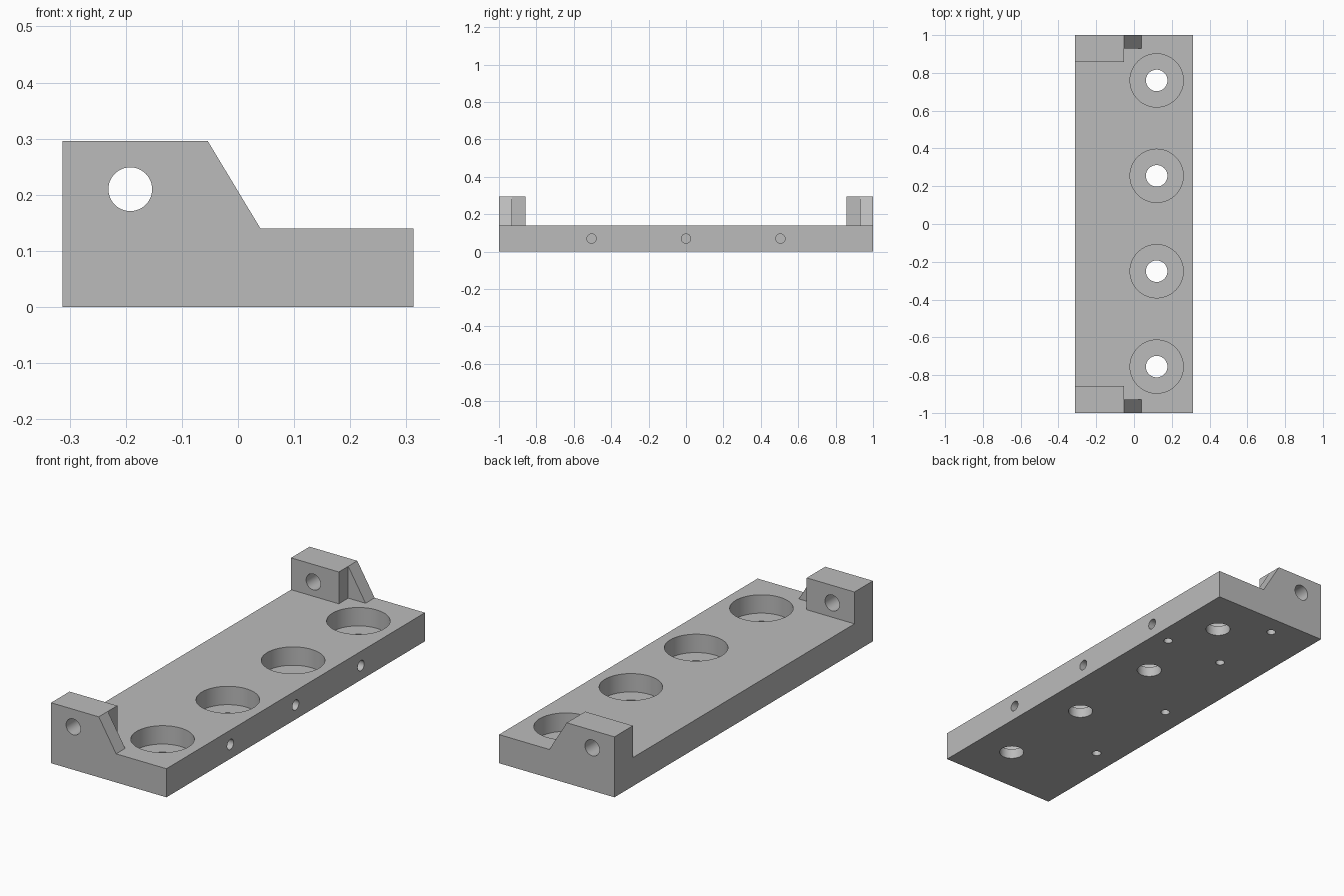
import bpy, bmesh, math
from mathutils import Matrix, Vector

old = bpy.data.objects.get("Cube")
if old:
    bpy.data.objects.remove(old)

LENGTH, HALF_W, DECK, TOP = 2.0, 0.3125, 0.14, 0.296

grey = bpy.data.materials.new("machined_grey")
grey.use_nodes = True
colour = (0.5, 0.5, 0.5, 1)
grey.diffuse_color = colour
grey.node_tree.nodes["Principled BSDF"].inputs["Base Color"].default_value = colour


def make_object(name, bm):
    bmesh.ops.recalc_face_normals(bm, faces=bm.faces)
    mesh = bpy.data.meshes.new(name)
    bm.to_mesh(mesh)
    bm.free()
    mesh.materials.append(grey)
    obj = bpy.data.objects.new(name, mesh)
    bpy.context.collection.objects.link(obj)
    return obj


def extrude_profile(name, points, y0, y1):
    """Extrude an x-z outline along y."""
    bm = bmesh.new()
    face = bm.faces.new([bm.verts.new((x, y0, z)) for x, z in points])
    out = bmesh.ops.extrude_face_region(bm, geom=[face])
    moved = [v for v in out["geom"] if isinstance(v, bmesh.types.BMVert)]
    bmesh.ops.translate(bm, verts=moved, vec=(0, y1 - y0, 0))
    return make_object(name, bm)


def modify(obj, other, operation):
    mod = obj.modifiers.new(other.name, 'BOOLEAN')
    mod.operation, mod.solver, mod.object = operation, 'EXACT', other
    bpy.context.view_layer.objects.active = obj
    bpy.ops.object.modifier_apply(modifier=mod.name)
    bpy.data.objects.remove(other)


def drill(obj, start, end, radius, sides=48):
    """Cut a round hole between two points."""
    a, b = Vector(start), Vector(end)
    rot = (b - a).to_track_quat('Z', 'Y').to_matrix().to_4x4()
    bm = bmesh.new()
    bmesh.ops.create_cone(bm, cap_ends=True, segments=sides, radius1=radius,
                          radius2=radius, depth=(b - a).length,
                          matrix=Matrix.Translation((a + b) / 2) @ rot)
    cutter = make_object("hole_cutter", bm)
    cutter.hide_render = True
    modify(obj, cutter, 'DIFFERENCE')


# Base plate
end = LENGTH / 2
plate = extrude_profile("mounting_plate", [(-HALF_W, 0), (HALF_W, 0),
                        (HALF_W, DECK), (-HALF_W, DECK)], -end, end)

# End lugs: thick block with a thinner sloped gusset on the outside
block_x, toe_x = -0.054, 0.04
for side in (-1, 1):
    gusset = extrude_profile("gusset", [(-HALF_W, 0), (toe_x, 0), (toe_x, DECK),
                             (block_x, TOP), (-HALF_W, TOP)], side * 0.93, side * end)
    block = extrude_profile("lug_block", [(-HALF_W, 0), (block_x, 0),
                            (block_x, TOP), (-HALF_W, TOP)], side * 0.857, side * end)
    modify(plate, gusset, 'UNION')
    modify(plate, block, 'UNION')

# Pivot holes through both lugs
for side in (-1, 1):
    drill(plate, (-0.192, side * 0.8, 0.21), (-0.192, side * 1.1, 0.21), 0.039)

# Counterbored bolt holes
for i in range(4):
    y = -0.755 + i * 0.505
    drill(plate, (0.12, y, 0.05), (0.12, y, 0.3), 0.141, 64)
    drill(plate, (0.12, y, -0.1), (0.12, y, 0.1), 0.057)

# Blind holes in the long edge
for y in (-0.505, 0, 0.505):
    drill(plate, (0.18, y, 0.07), (0.4, y, 0.07), 0.025, 32)

# Blind holes in the underside
for x, y in ((0.23, 0.525), (-0.09, 0.9), (-0.09, 0.525), (-0.193, 0), (-0.193, -0.505)):
    drill(plate, (x, y, -0.1), (x, y, 0.08), 0.021, 32)

# Smooth hole walls, keep sharp edges
bpy.ops.object.select_all(action='DESELECT')
plate.select_set(True)
bpy.context.view_layer.objects.active = plate
bpy.ops.object.shade_smooth_by_angle(angle=math.radians(30))
